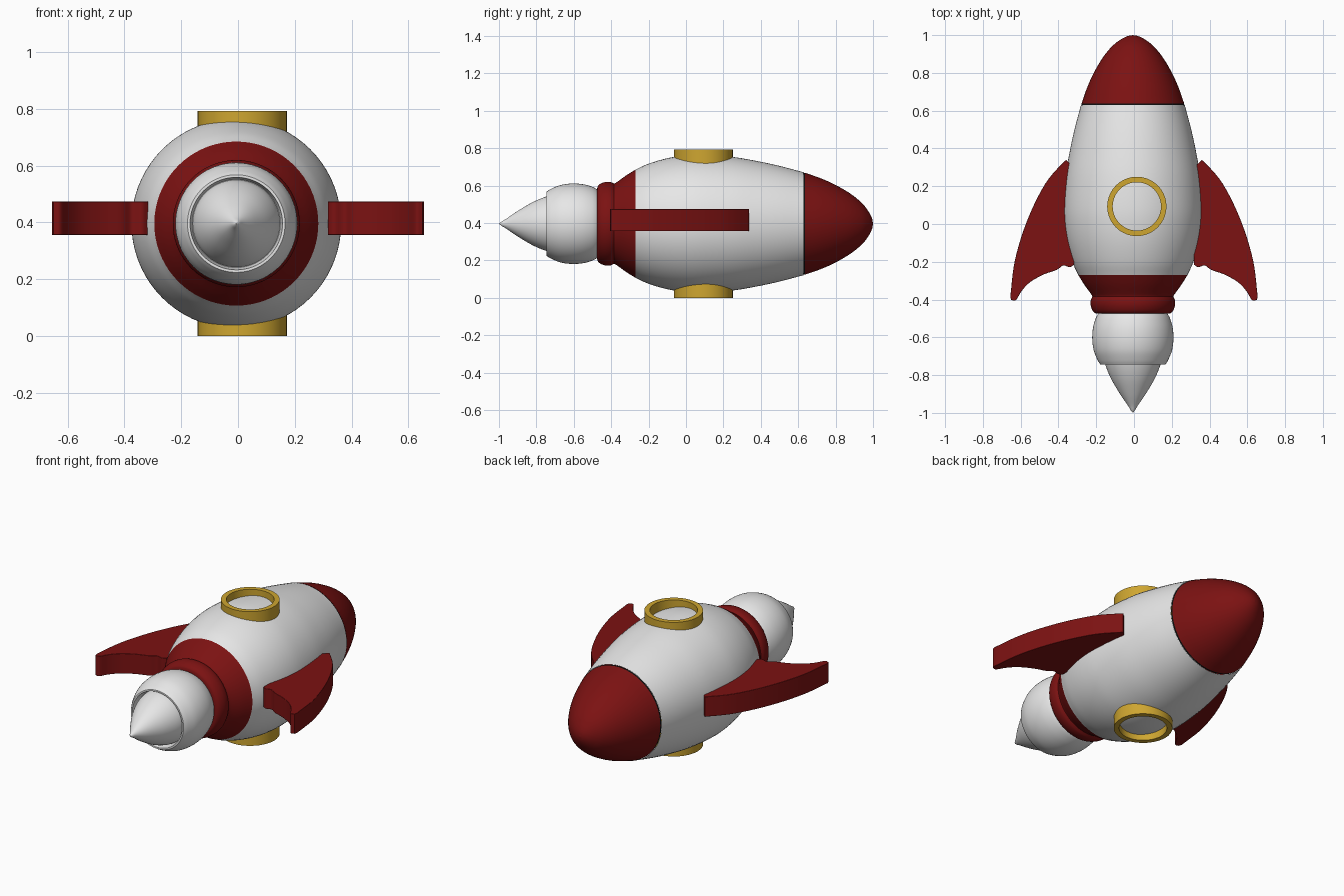
import bpy, bmesh, math
from mathutils import Vector

if "Cube" in bpy.data.objects:
    bpy.data.objects.remove(bpy.data.objects["Cube"])

CX, CZ = -0.006, 0.396


def material(name, rgb):
    m = bpy.data.materials.new(name)
    m.diffuse_color = (*rgb, 1)
    m.use_nodes = True
    m.node_tree.nodes["Principled BSDF"].inputs["Base Color"].default_value = m.diffuse_color
    return m


RED = material("dark red", (0.2, 0.006, 0.006))
WHITE = material("white", (0.8, 0.8, 0.8))
GOLD = material("gold", (0.62, 0.38, 0.03))
BLACK = material("black", (0.005, 0.005, 0.005))


def smooth_path(pts, n=5):
    """Catmull-Rom curve through the points."""
    p = [Vector(q) for q in pts]
    p = [2 * p[0] - p[1]] + p + [2 * p[-1] - p[-2]]
    out = []
    for a, b, c, d in zip(p, p[1:], p[2:], p[3:]):
        for k in range(n):
            t = k / n
            out.append(0.5 * (2 * b + (c - a) * t + (2 * a - 5 * b + 4 * c - d) * t * t
                              + (3 * b - a - 3 * c + d) * t ** 3))
    return [tuple(v) for v in out] + [tuple(pts[-1])]


def finish(name, bm, mat, loc=(0, 0, 0), angle=35):
    me = bpy.data.meshes.new(name)
    bm.to_mesh(me)
    bm.free()
    me.materials.append(mat)
    me.polygons.foreach_set("use_smooth", [True] * len(me.polygons))
    me.set_sharp_from_angle(angle=math.radians(angle))
    ob = bpy.data.objects.new(name, me)
    ob.location = loc
    bpy.context.collection.objects.link(ob)
    return ob


def lathe(name, profile, mat, seg=72, closed=False, loc=(CX, 0, CZ)):
    """Turn (y, radius) points, listed from nose to tail, about the y axis."""
    bm = bmesh.new()
    rings = []
    for y, r in profile:
        r = max(r, 0)
        rings.append([bm.verts.new((r * math.cos(2 * math.pi * k / seg), y,
                                    r * math.sin(2 * math.pi * k / seg))) for k in range(seg)])
    if closed:
        rings.append(rings[0])
    for a, b in zip(rings, rings[1:]):
        for k in range(seg):
            j = (k + 1) % seg
            bm.faces.new((a[k], a[j], b[j], b[k]))
    bmesh.ops.remove_doubles(bm, verts=bm.verts, dist=1e-5)
    return finish(name, bm, mat, loc)


# Nose cone, thin dark seam and hull
lathe("nose_cone", smooth_path([(1, 0), (0.994, 0.03), (0.975, 0.067), (0.94, 0.111), (0.88, 0.16),
                                (0.8, 0.207), (0.72, 0.243), (0.637, 0.272)]), RED)
lathe("nose_seam", [(0.637, 0), (0.637, 0.2715), (0.628, 0.273), (0.628, 0)], BLACK)
lathe("hull", smooth_path([(0.629, 0.275), (0.5, 0.309), (0.38, 0.335), (0.25, 0.357), (0.1, 0.369),
                           (0, 0.366), (-0.1, 0.35), (-0.2, 0.321), (-0.27, 0.289)]), WHITE)

# Red tail band with rounded flange
lathe("tail_band", smooth_path([(-0.27, 0.289), (-0.32, 0.258), (-0.37, 0.222), (-0.385, 0.214)])
      + smooth_path([(-0.388, 0.216), (-0.405, 0.223), (-0.43, 0.223), (-0.455, 0.215),
                     (-0.47, 0.203), (-0.475, 0.19)]) + [(-0.475, 0)], RED)

# Exhaust bulb with open rim, and pointed flame inside it
lathe("exhaust_bulb", smooth_path([(-0.47, 0.18), (-0.5, 0.197), (-0.55, 0.211), (-0.61, 0.215),
                                   (-0.67, 0.207), (-0.72, 0.187), (-0.745, 0.172)])
      + [(-0.745, 0.163), (-0.7, 0.155), (-0.7, 0)], WHITE)
lathe("exhaust_cone", smooth_path([(-0.69, 0.155), (-0.745, 0.146), (-0.82, 0.115), (-0.9, 0.068),
                                   (-0.96, 0.027), (-0.985, 0.012), (-1, 0)]), WHITE)

# Porthole rings on top and underside
for name, side in (("top_porthole_ring", 1), ("bottom_porthole_ring", -1)):
    ring = lathe(name, [(0.28, 0.128), (0.396, 0.128), (0.396, 0.157), (0.28, 0.157)], GOLD,
                 seg=40, closed=True, loc=(0.015, 0.093, CZ))
    ring.rotation_euler.x = side * math.pi / 2

# Swept fins, mirrored left and right
front = smooth_path([(0.355, 0.335), (0.372, 0.328), (0.47, 0.213), (0.565, 0.02),
                     (0.63, -0.19), (0.655, -0.385)])
rear = smooth_path([(0.65, -0.402), (0.625, -0.403), (0.595, -0.355), (0.55, -0.308), (0.48, -0.268),
                    (0.41, -0.243), (0.375, -0.22), (0.34, -0.228), (0.317, -0.215)])
bm = bmesh.new()
face = bm.faces.new([bm.verts.new((x, y, 0.356)) for x, y in front + rear + [(0.317, 0.3)]])
top = bmesh.ops.extrude_face_region(bm, geom=[face])["geom"]
bmesh.ops.translate(bm, verts=[g for g in top if isinstance(g, bmesh.types.BMVert)], vec=(0, 0, 0.118))
bmesh.ops.recalc_face_normals(bm, faces=bm.faces)
fins = finish("fins", bm, RED)
bevel = fins.modifiers.new("bevel", "BEVEL")
bevel.width, bevel.segments = 0.006, 2
bevel.limit_method, bevel.angle_limit = "ANGLE", math.radians(60)
fins.modifiers.new("mirror", "MIRROR").use_axis[0] = True
